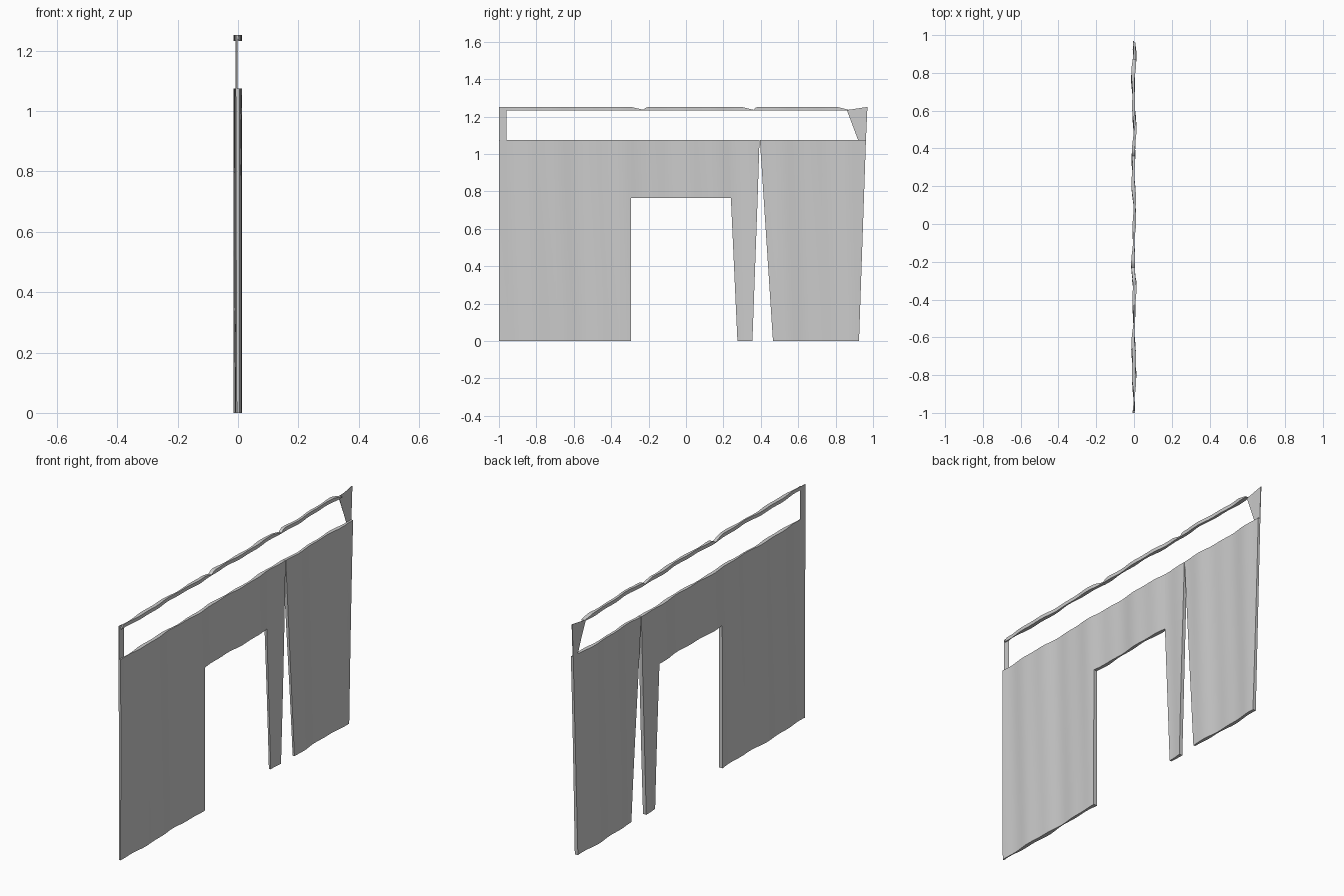
import bpy, bmesh
from math import sin

if "Cube" in bpy.data.objects:
    bpy.data.objects.remove(bpy.data.objects["Cube"])


def front(y, z):
    return 0.007 + 0.004 * sin(15 * y + 0.5) + 0.002 * sin(37 * y + 1.5 * z)


def back(y, z):
    return -0.008 + 0.004 * sin(13 * y + 1.2) + 0.003 * sin(31 * y - 1.2 * z)


def back_half(y, z):
    return -0.002 + 0.002 * sin(20 * y)


def lerp_line(points, t):
    # point at parameter t (0..1) along evenly indexed points
    s = t * (len(points) - 1)
    i = min(int(s), len(points) - 2)
    f = s - i
    return [a + (b - a) * f for a, b in zip(points[i], points[i + 1])]


def panel(name, low, high, cols, rows=6, f=front, b=back):
    """Closed folded slab spanning the (y, z) lines low and high."""
    bm = bmesh.new()
    grids = []
    for fn in (f, b):
        g = []
        for r in range(rows + 1):
            row = []
            for c in range(cols + 1):
                p, q = lerp_line(low, c / cols), lerp_line(high, c / cols)
                t = r / rows
                y, z = (p[k] + (q[k] - p[k]) * t for k in (0, 1))
                row.append(bm.verts.new((fn(y, z), y, z)))
            g.append(row)
        grids.append(g)
    for g in grids:
        for r in range(rows):
            for c in range(cols):
                bm.faces.new((g[r][c], g[r][c + 1], g[r + 1][c + 1], g[r + 1][c]))
    # close the rim
    loops = [g[0] + [row[-1] for row in g[1:]] + g[-1][-2::-1]
             + [row[0] for row in g[-2:0:-1]] for g in grids]
    n = len(loops[0])
    for i in range(n):
        j = (i + 1) % n
        bm.faces.new((loops[0][i], loops[0][j], loops[1][j], loops[1][i]))
    bmesh.ops.recalc_face_normals(bm, faces=bm.faces)
    me = bpy.data.meshes.new(name)
    bm.to_mesh(me)
    bm.free()
    ob = bpy.data.objects.new(name, me)
    bpy.context.collection.objects.link(ob)
    bpy.context.view_layer.objects.active = ob
    for o in bpy.context.selected_objects:
        o.select_set(False)
    ob.select_set(True)
    bpy.ops.object.shade_smooth_by_angle(angle=0.7)
    return ob


TOP, HEAD, RAIL, PEAK = 1.075, 0.765, 1.235, 1.252

# Hanging cloth panels and the piece over the doorway
panel("left_curtain", [(-1.0, 0), (-0.295, 0)], [(-1.0, TOP), (-0.295, TOP)], 48)
panel("door_valance", [(-0.295, HEAD), (0.24, HEAD)], [(-0.295, TOP), (0.24, TOP)], 36)
panel("narrow_strip_lower", [(0.275, 0), (0.355, 0)], [(0.24, HEAD), (0.383, HEAD)], 10)
panel("narrow_strip_upper", [(0.24, HEAD), (0.383, HEAD)], [(0.24, TOP), (0.393, TOP)], 10)
panel("right_curtain", [(0.465, 0), (0.925, 0)], [(0.395, TOP), (0.962, TOP)], 36)

# Thin end posts beside the open slot, set to the back half
panel("left_post", [(-1.0, TOP), (-0.96, TOP)], [(-1.0, PEAK), (-0.96, PEAK)], 4, 3, back_half)
panel("right_post", [(0.92, TOP), (0.962, TOP)], [(0.86, RAIL), (0.97, PEAK)], 6, 3, back_half)

# Top rail in three strips that taper to their joints
for name, y0, y1, lead in (("rail_left", -0.99, -0.23, 0.01),
                           ("rail_middle", -0.23, 0.36, 0.025),
                           ("rail_right", 0.36, 0.87, 0.02)):
    low, high = [], []
    for i in range(41):
        y = y0 + (y1 - y0) * i / 40
        rise = min(1, (y - y0) / lead + 0.1, (y1 - y) / 0.07 + 0.1)
        low.append((y, RAIL - 0.002))
        high.append((y, RAIL + (PEAK - RAIL) * rise))
    panel(name, low, high, 40, 1)
